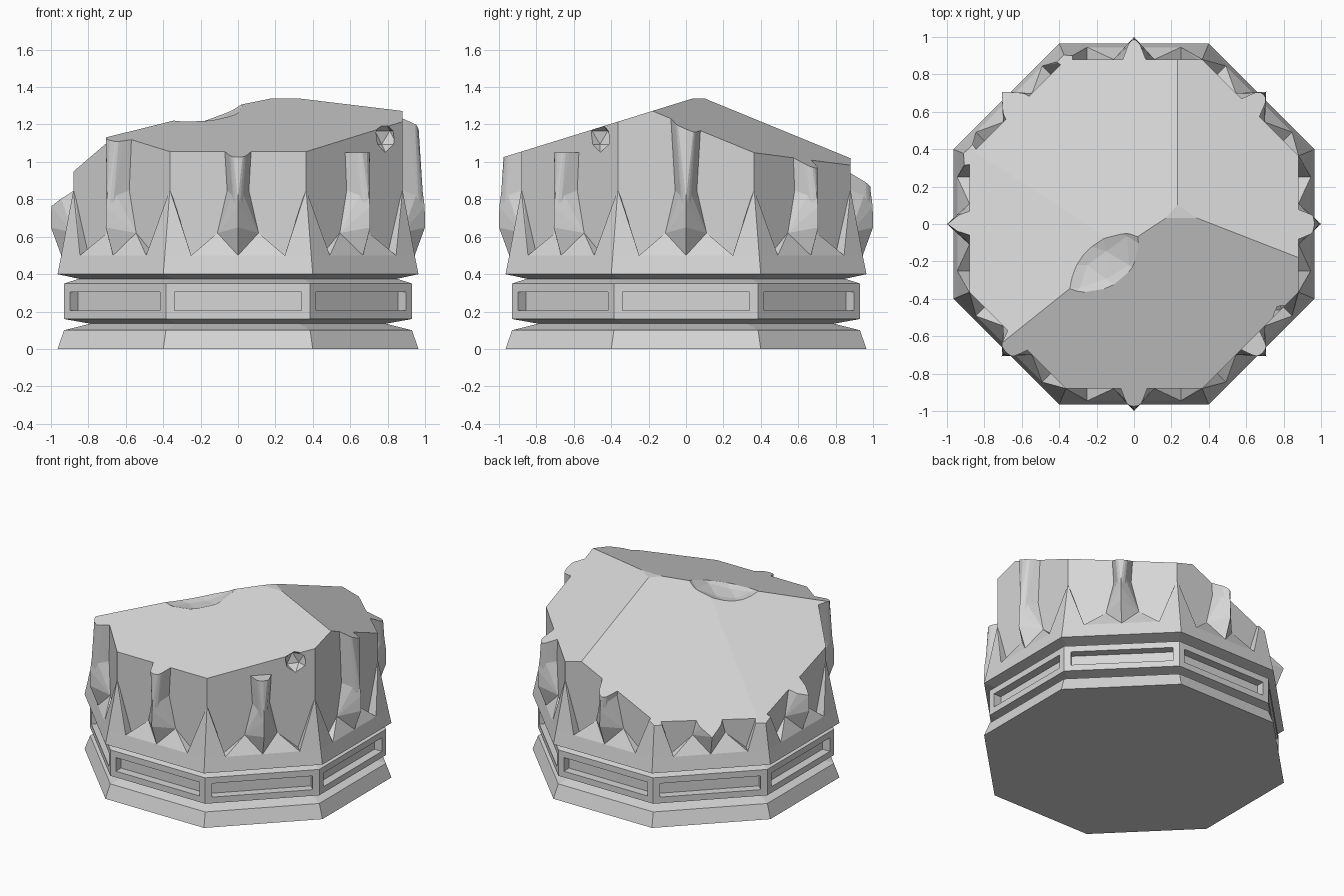
import bpy, bmesh, math
from mathutils import Vector

cube = bpy.data.objects.get("Cube")
if cube:
    bpy.data.objects.remove(cube, do_unlink=True)

TAN = math.tan(math.pi / 8)
WALL = 0.88          # distance of the upper wall from the axis

stone = bpy.data.materials.new("pale_stone")
stone.use_nodes = True
stone.diffuse_color = (0.67, 0.67, 0.67, 1)
stone.node_tree.nodes["Principled BSDF"].inputs["Base Color"].default_value = (0.67, 0.67, 0.67, 1)

# Sloping planes of the broken top: z = a + b*x + c*y
BREAKS = [(1.328, 0, 0.31), (1.27, 0.474, -0.41), (1.445, -0.28, -0.41),
          (1.282, 0.52, -0.34), (1.338, 0, 0)]


def at(k, u, z, d):
    """Point on octagon side k: u along the side, d outward."""
    a = k * math.pi / 4
    return Vector((d * math.cos(a) - u * math.sin(a), d * math.sin(a) + u * math.cos(a), z))


def corner(k, z, d):
    return at(k, d * TAN, z, d)


def finish(bm, name):
    bmesh.ops.recalc_face_normals(bm, faces=bm.faces)
    mesh = bpy.data.meshes.new(name)
    bm.to_mesh(mesh)
    bm.free()
    mesh.materials.append(stone)
    obj = bpy.data.objects.new(name, mesh)
    bpy.context.collection.objects.link(obj)
    return obj


def slice_off(bm, co, normal):
    """Remove everything beyond a plane and cap the cut."""
    geom = bm.verts[:] + bm.edges[:] + bm.faces[:]
    cut = bmesh.ops.bisect_plane(bm, geom=geom, dist=1e-5, plane_co=co,
                                 plane_no=normal, clear_outer=True)
    edges = [e for e in cut["geom_cut"] if isinstance(e, bmesh.types.BMEdge) and e.is_boundary]
    if edges:
        bmesh.ops.holes_fill(bm, edges=edges)


def chunk(name, points, top=None):
    """Convex stone piece trimmed by the broken top."""
    bm = bmesh.new()
    for p in points:
        bm.verts.new(p)
    hull = bmesh.ops.convex_hull(bm, input=bm.verts[:])
    spare = {g for g in hull["geom_interior"] + hull["geom_unused"] if isinstance(g, bmesh.types.BMVert)}
    bmesh.ops.delete(bm, geom=list(spare), context="VERTS")
    bmesh.ops.dissolve_limit(bm, angle_limit=0.002, verts=bm.verts[:], edges=bm.edges[:])
    for a, b, c in BREAKS:
        slice_off(bm, (0, 0, a), Vector((-b, -c, 1)).normalized())
    if top:
        slice_off(bm, (0, 0, top), (0, 0, 1))
    return finish(bm, name)


def scoop_out(obj, radius, centre, detail):
    """Chip a rounded hollow out of a piece."""
    bm = bmesh.new()
    bmesh.ops.create_icosphere(bm, subdivisions=detail, radius=radius)
    bmesh.ops.translate(bm, verts=bm.verts, vec=centre)
    cutter = finish(bm, "scoop_cutter")
    cutter.hide_render = True
    mod = obj.modifiers.new("scoop", "BOOLEAN")
    mod.operation = "DIFFERENCE"
    mod.solver = "EXACT"
    mod.object = cutter
    bpy.context.view_layer.objects.active = obj
    bpy.ops.object.modifier_apply(modifier=mod.name)
    bpy.data.objects.remove(cutter, do_unlink=True)


# Moulded octagonal plinth with recessed panels: (apothem, height)
profile = [(0.965, 0), (0.93, 0.1), (0.79, 0.135), (0.93, 0.16), (0.93, 0.35),
           (0.85, 0.375), (0.965, 0.4), (0.945, 0.5)]
bm = bmesh.new()
rings = [[bm.verts.new(corner(k, z, d)) for k in range(8)] for d, z in profile]
panels = []
for i in range(len(rings) - 1):
    for k in range(8):
        n = (k + 1) % 8
        f = bm.faces.new((rings[i][k], rings[i][n], rings[i + 1][n], rings[i + 1][k]))
        if i == 3:
            panels.append(f)
bm.faces.new(rings[0][::-1])
bm.faces.new(rings[-1])
bmesh.ops.recalc_face_normals(bm, faces=bm.faces)
bmesh.ops.inset_individual(bm, faces=panels, thickness=0.045, use_even_offset=True)
bmesh.ops.inset_individual(bm, faces=panels, thickness=0.0005, depth=-0.06)
finish(bm, "plinth")

# Upper wall, broken off at a slant, with a dip in the crest and a chipped corner
wall = chunk("broken_wall", [corner(k, z, WALL) for k in range(8) for z in (0.45, 1.6)])
scoop_out(wall, 0.5, (-0.25, -0.22, 1.69), 3)
scoop_out(wall, 0.08, (0.79, -0.46, 1.13), 1)

for k in range(8):
    # Corner buttress tapering into the wall
    pts = [corner(k, 0.5, 0.945), corner(k, 0.85, WALL), corner(k, 0.5, 0.8)]
    for side, s in ((k, 1), (k + 1, -1)):
        pts += [at(side, s * 0.25, 0.5, 0.945), at(side, s * 0.25, 0.5, WALL),
                at(side, s * 0.345, 0.8, WALL)]
    chunk(f"corner_buttress_{k}", pts)

    # Sloped sills between ridge and buttresses
    for s, hand in ((1, "left"), (-1, "right")):
        chunk(f"flute_sill_{hand}_{k}",
              [at(k, 0, 0.5, 0.945), at(k, s * 0.25, 0.5, 0.945), at(k, s * 0.11, 0.62, WALL),
               at(k, 0, 0.5, 0.86), at(k, s * 0.25, 0.5, 0.86)])

    # Pointed foot of the central ridge
    foot = [at(k, 0, 0.5, 0.945), at(k, 0, 0.65, 1), at(k, 0, 0.76, 0.998),
            at(k, 0, 0.9, 0.98), at(k, 0, 0.5, 0.86)]
    # Ridge shaft, widening upward; one is snapped shorter
    shaft = [at(k, 0, 0.65, 0.99), at(k, 0, 0.8, 0.99), at(k, 0, 1.5, 0.945)]
    for s in (-1, 1):
        foot += [at(k, s * 0.11, 0.62, WALL), at(k, s * 0.055, 0.88, 0.87)]
        shaft += [at(k, s * 0.05, 0.65, 0.87), at(k, s * 0.055, 0.8, 0.87),
                  at(k, s * 0.025, 0.8, 0.965), at(k, s * 0.1, 1.5, 0.87),
                  at(k, s * 0.075, 1.5, 0.93)]
    chunk(f"ridge_foot_{k}", foot)
    chunk(f"ridge_shaft_{k}", shaft, top=1.05 if k == 7 else None)
